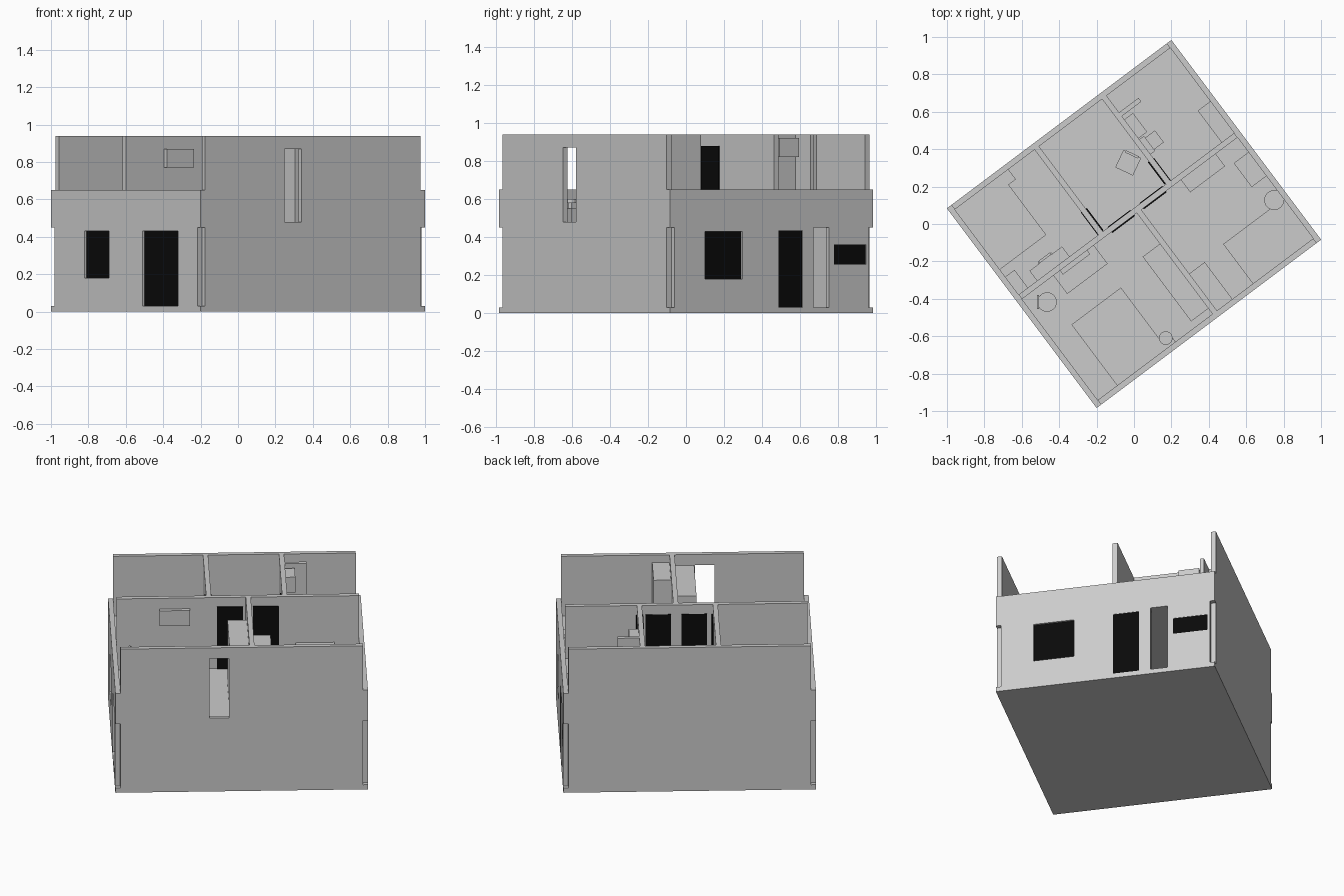
import bpy, bmesh, math
from mathutils import Matrix, Vector

if "Cube" in bpy.data.objects:
    bpy.data.objects.remove(bpy.data.objects["Cube"])

U, V, T = 0.75, 0.667, 0.03          # half sizes and wall thickness
F1, F2 = 0.03, 0.475                 # ground and upper floor levels
UI, VI = U - T, V - T                # inner faces
TOP, PARAPET = 0.94, 0.65
ANGLE = math.radians(36.87)

black = bpy.data.materials.new("black_panel")
black.diffuse_color = (0.003, 0.003, 0.003, 1)
black.use_nodes = True
black.node_tree.nodes["Principled BSDF"].inputs["Base Color"].default_value = black.diffuse_color


def make(name, bm, mat=None):
    me = bpy.data.meshes.new(name)
    bm.to_mesh(me)
    bm.free()
    ob = bpy.data.objects.new(name, me)
    bpy.context.collection.objects.link(ob)
    if mat:
        me.materials.append(mat)
    return ob


def add_box(bm, x0, x1, y0, y1, z0, z1):
    m = Matrix.Translation(((x0 + x1) / 2, (y0 + y1) / 2, (z0 + z1) / 2)) @ \
        Matrix.Diagonal((x1 - x0, y1 - y0, z1 - z0, 1))
    bmesh.ops.create_cube(bm, size=1, matrix=m)


def box(name, *dims, mat=None):
    bm = bmesh.new()
    add_box(bm, *dims)
    return make(name, bm, mat)


def cylinder(bm, x, y, z0, z1, r, seg=24):
    bmesh.ops.create_cone(bm, cap_ends=True, segments=seg, radius1=r, radius2=r, depth=z1 - z0,
                          matrix=Matrix.Translation((x, y, (z0 + z1) / 2)))


def cut(wall, *dims):
    cutter = box("cutter", *dims)
    mod = wall.modifiers.new("opening", 'BOOLEAN')
    mod.operation, mod.solver, mod.object = 'DIFFERENCE', 'EXACT', cutter
    bpy.context.view_layer.objects.active = wall
    bpy.ops.object.modifier_apply(modifier=mod.name)
    bpy.data.objects.remove(cutter)


def side_wall(name, sign, openings):
    """Ground floor end wall; openings are (v0, v1, z0, z1, panel inset or None)."""
    x0, x1 = sorted((sign * U, sign * UI))
    wall = box(name, x0, x1, -VI, VI, F1, 0.45)
    for i, (a, b, z0, z1, inset) in enumerate(openings):
        cut(wall, x0 - .02, x1 + .02, a, b, z0, z1)
        if inset is not None:
            p0, p1 = sorted((sign * (U - inset), sign * (UI + .005)))
            box(f"{name}_panel_{i}", p0, p1, a, b, z0, z1, mat=black)


def chair(name, x, y, ang, z=F2, s=0.052, round_seat=False):
    """Small chair, back rest towards local +y."""
    bm = bmesh.new()
    if round_seat:
        cylinder(bm, 0, 0, .07, .085, s)
        cylinder(bm, 0, 0, 0, .07, s * .25, 12)
    else:
        add_box(bm, -s, s, -s, s, .07, .085)
        for i in (-1, 1):
            for j in (-1, 1):
                lx, ly = i * (s - .008), j * (s - .008)
                add_box(bm, lx - .006, lx + .006, ly - .006, ly + .006, 0, .07)
    for i in range(5):
        lx = -.032 + i * .016
        add_box(bm, lx - .004, lx + .004, s - .008, s, .08, .16)
    add_box(bm, -.038, .038, s - .01, s + .003, .16, .172)
    bm.transform(Matrix.Translation((x, y, z)) @ Matrix.Rotation(ang, 4, 'Z'))
    make(name, bm)


# Floors
box("ground_slab", -U, U, -V, V, 0, F1)
box("upper_slab", -U, U, -V, V, 0.45, F2)

# Ground floor walls with open corners
for s, n in ((-1, "front"), (1, "rear")):
    y0, y1 = sorted((s * V, s * VI))
    box(f"ground_{n}_wall", -UI, UI, y0, y1, F1, 0.45)
side_wall("ground_left_wall", -1, [(.15, .37, .18, .43, .015), (-.467, -.15, F1, .43, .012)])
side_wall("ground_right_wall", 1, [(-.437, -.19, .18, .43, .013), (.046, .204, F1, .435, .003),
                                   (.275, .38, F1, .45, None), (.412, .622, .255, .36, .003)])

# Upper floor outer walls: tall long sides, low parapets on the ends
front = box("upper_front_wall", -UI, UI, -V, -VI, F2, TOP)
cut(front, -.19, -.075, -V - .02, -VI + .02, .48, .87)
box("upper_rear_wall", -UI, UI, VI, V, F2, TOP)
for s, n in ((-1, "left"), (1, "right")):
    x0, x1 = sorted((s * U, s * UI))
    box(f"{n}_parapet", x0, x1, -V, V, F2, PARAPET)

# Upper floor partitions
M0, M1 = .038, .068
box("middle_partition", -UI, UI, M0, M1, F2, TOP)
box("front_partition", .047, .077, -VI, M0, F2, TOP)
box("rear_left_partition", -.187, -.157, M1, VI, F2, TOP)
box("rear_right_partition", .264, .294, M1, VI, F2, TOP)
box("shower_partition", .294, .424, .5, .525, F2, TOP)

# Upper floor doors
for i, (a, b) in enumerate(((-.123, .03), (.09, .243))):
    box(f"middle_door_{i}", a, b, M0 - .007, M1 + .004, F2, .88, mat=black)
box("rear_left_door", -.191, -.150, .07, .22, F2, .88, mat=black)
box("rear_right_door", .257, .298, .07, .22, F2, .88, mat=black)

# Beds and box furniture
for name, dims in {
    "front_left_bed": (-.59, -.26, -VI, -.23, F2, .55),
    "front_left_nightstand": (-.26, -.2, -VI, -.6, F2, .55),
    "front_left_wardrobe": (-.068, .047, -.6, -.168, F2, .887),
    "front_left_cabinet": (-.51, -.24, -.085, M0, F2, .58),
    "air_conditioner": (-.466, -.284, .012, M0, .77, .87),
    "front_right_wardrobe": (.077, .18, -VI, -.39, F2, .89),
    "front_right_bed": (.317, UI, -VI, -.372, F2, .55),
    "front_right_dresser": (.342, .575, -.045, M0, F2, .637),
    "front_right_chest": (.622, UI, -.22, -.06, F2, .6),
    "rear_left_bed": (-UI, -.41, .235, VI, F2, .55),
    "rear_left_nightstand": (-.41, -.362, .57, VI, F2, .55),
    "rear_left_desk": (-.597, -.38, M1, .135, F2, .59),
    "rear_left_cabinet": (-UI, -.658, M1, .187, F2, .6),
    "water_heater": (.294, .352, .352, .478, .82, .92),
    "toilet_tank": (.294, .325, .245, .345, F2, .63),
    "toilet_bowl": (.325, .39, .254, .333, F2, .56),
    "vanity": (.636, UI, M1, .28, F2, .6),
}.items():
    box(name, *dims)

# Lamp, round stool and chairs
for name, x, y, r, z1 in (("bedside_lamp", -.23, -.59, .036, .6), ("round_stool", .676, -.347, .053, .58)):
    bm = bmesh.new()
    cylinder(bm, x, y, z1 - .02, z1, r)
    cylinder(bm, x, y, F2, z1 - .02, r * .3, 12)
    make(name, bm)
chair("front_left_chair", -.622, -.055, math.radians(90) - ANGLE, round_seat=True)
chair("hall_chair", .172, .281, math.radians(-25) - ANGLE)
chair("desk_chair", -.49, .1, 0, s=.045)

# Turn the whole house on its base
R = Matrix.Rotation(ANGLE, 4, 'Z')
for ob in bpy.data.objects:
    ob.data.transform(R)
